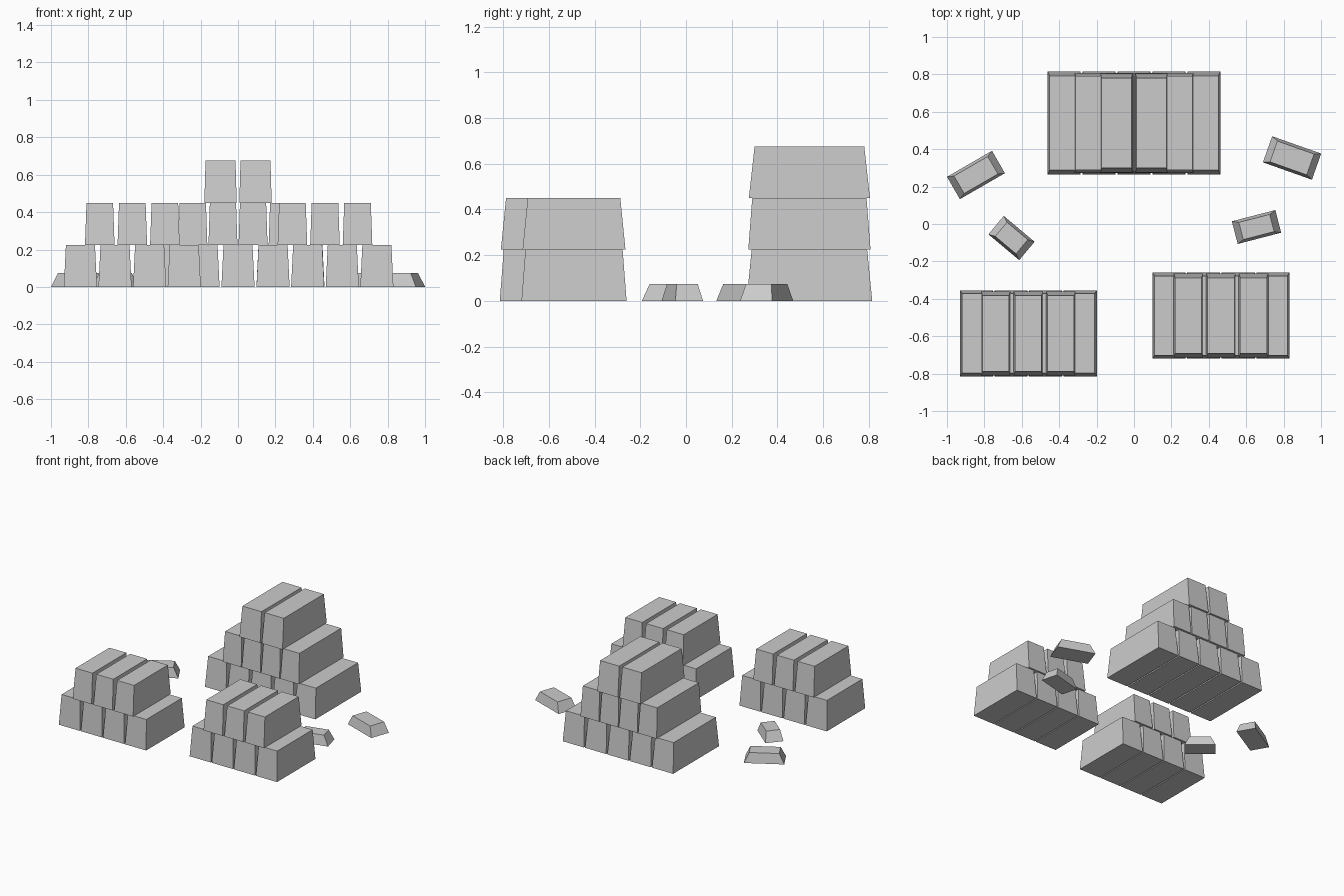
import bpy, bmesh, math

if "Cube" in bpy.data.objects:
    bpy.data.objects.remove(bpy.data.objects["Cube"])

stone = bpy.data.materials.new("grey_stone")
stone.use_nodes = True
stone.diffuse_color = (0.6, 0.6, 0.6, 1)
stone.node_tree.nodes["Principled BSDF"].inputs["Base Color"].default_value = stone.diffuse_color


def block(name, location, bottom, top, height, angle=0):
    """Tapered block standing on its location; bottom and top are (x, y) sizes."""
    bm = bmesh.new()
    bmesh.ops.create_cube(bm, size=1)
    for v in bm.verts:
        size = top if v.co.z > 0 else bottom
        v.co = (v.co.x * size[0], v.co.y * size[1], (v.co.z + 0.5) * height)
    mesh = bpy.data.meshes.new(name)
    bm.to_mesh(mesh)
    bm.free()
    mesh.materials.append(stone)
    ob = bpy.data.objects.new(name, mesh)
    ob.location = location
    ob.rotation_euler.z = math.radians(angle)
    bpy.context.collection.objects.link(ob)


def stack(name, x, y, rows):
    """Rows of blocks: count, pitch, bottom size, top size."""
    height = 0.225
    for level, (count, pitch, bottom, top) in enumerate(rows):
        for i in range(count):
            px = x + (i - (count - 1) / 2) * pitch
            block(f"{name}_row{level + 1}_block{i + 1}", (px, y, level * height), bottom, top, height)


# Tall stack at the back
stack("back_stack", 0, 0.54, [
    (5, 0.187, (0.177, 0.55), (0.155, 0.505)),
    (4, 0.161, (0.155, 0.535), (0.14, 0.5)),
    (2, 0.187, (0.173, 0.53), (0.16, 0.48)),
])

# Two low stacks at the front
low_rows = [
    (4, 0.185, (0.177, 0.46), (0.155, 0.425)),
    (3, 0.174, (0.158, 0.45), (0.142, 0.405)),
]
stack("front_right_stack", -0.565, -0.585, low_rows)
stack("front_left_stack", 0.465, -0.49, low_rows)

# Loose stones: name, x, y, length, width, angle
for name, x, y, length, width, angle in [
    ("loose_stone_right_back", -0.845, 0.262, 0.278, 0.138, 30),
    ("loose_stone_right_front", -0.655, -0.075, 0.215, 0.128, -40),
    ("loose_stone_left_back", 0.845, 0.353, 0.278, 0.148, -19.5),
    ("loose_stone_left_front", 0.655, -0.016, 0.24, 0.125, 14.5),
]:
    block(name, (x, y, 0), (length, width), (length - 0.07, width - 0.03), 0.074, angle)
